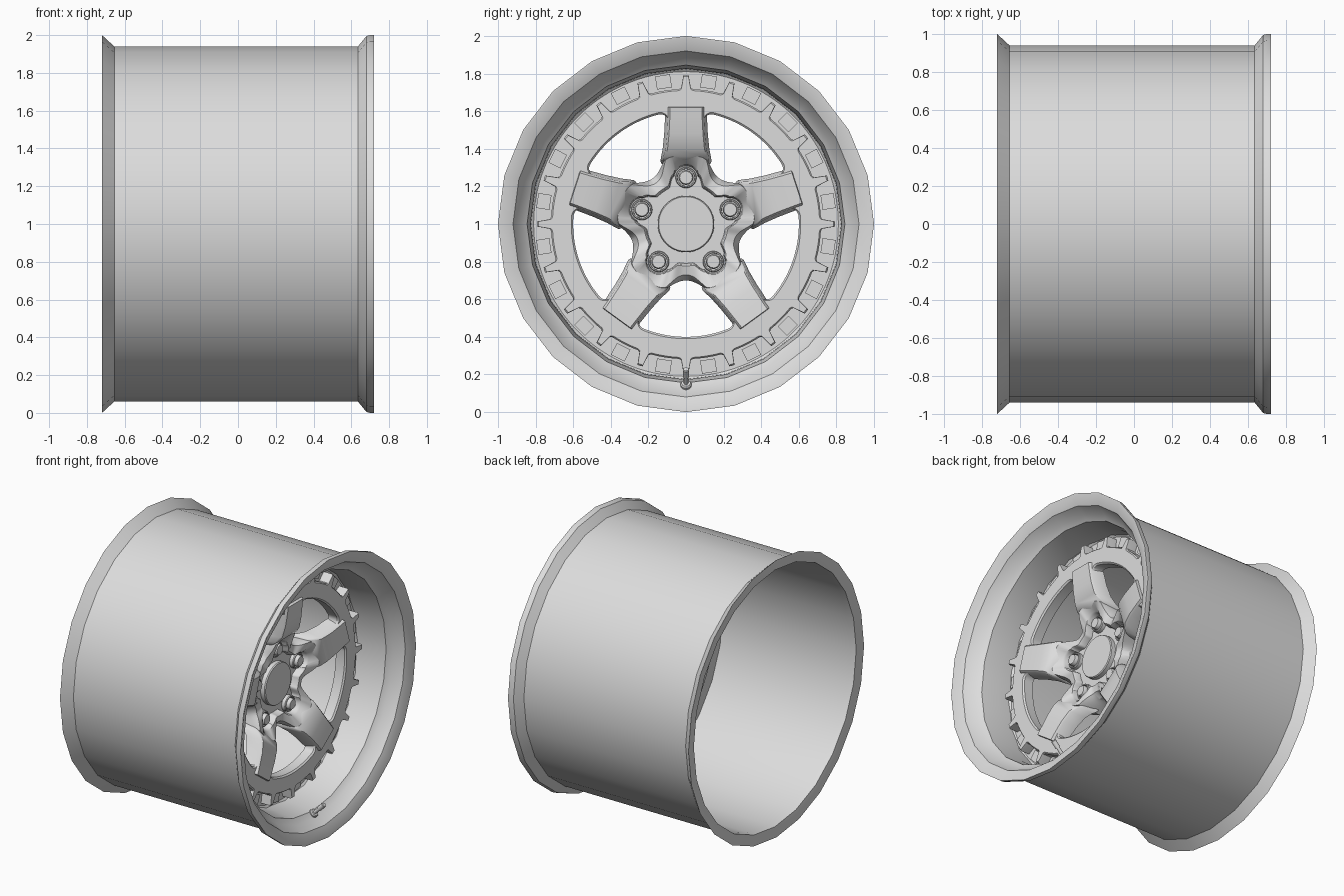
import bpy, bmesh, math
from math import sin, cos, pi, radians, degrees
from mathutils import Vector, Matrix

cube = bpy.data.objects.get("Cube")
if cube:
    bpy.data.objects.remove(cube, do_unlink=True)

grey = bpy.data.materials.new("satin grey")
grey.use_nodes = True
tone = (0.72, 0.72, 0.72, 1)
grey.diffuse_color = tone
grey.node_tree.nodes["Principled BSDF"].inputs["Base Color"].default_value = tone

AXLE = Vector((0, 0, 1))


def finish(name, bm, angle=32):
    bmesh.ops.remove_doubles(bm, verts=bm.verts, dist=1e-5)
    bmesh.ops.recalc_face_normals(bm, faces=bm.faces)
    mesh = bpy.data.meshes.new(name)
    bm.to_mesh(mesh)
    bm.free()
    mesh.materials.append(grey)
    obj = bpy.data.objects.new(name, mesh)
    bpy.context.collection.objects.link(obj)
    bpy.ops.object.select_all(action='DESELECT')
    obj.select_set(True)
    bpy.context.view_layer.objects.active = obj
    bpy.ops.object.shade_smooth_by_angle(angle=radians(angle))
    return obj


def skin(bm, rings, closed=False):
    """Bridge matching vertex loops; cap the ends unless closed."""
    loops = [[bm.verts.new(p) for p in ring] for ring in rings]
    pairs = list(zip(loops, loops[1:]))
    if closed:
        pairs.append((loops[-1], loops[0]))
    for a, b in pairs:
        for i in range(len(a)):
            j = (i + 1) % len(a)
            bm.faces.new((a[i], a[j], b[j], b[i]))
    if not closed:
        bm.faces.new(loops[0])
        bm.faces.new(loops[-1])


def at(value, t):
    return value(t) if callable(value) else value


def polar(bm, profile, n, closed=False, matrix=Matrix.Translation(AXLE)):
    """Turn (x, radius) points round the x axis; both may depend on angle."""
    rings = []
    for x, r in profile:
        ring = []
        for i in range(n):
            t = 2 * pi * i / n
            d = at(r, t)
            ring.append(matrix @ Vector((at(x, t), d * cos(t), d * sin(t))))
        rings.append(ring)
    skin(bm, rings, closed)


def turned(name, profile, n, closed=False, angle=32):
    bm = bmesh.new()
    polar(bm, profile, n, closed)
    return finish(name, bm, angle)


def from_spoke(t):
    """Degrees away from the nearest of the five spokes."""
    return abs((degrees(t) - 90 + 36) % 72 - 36)


def spin(angle):
    return Matrix.Translation(AXLE) @ Matrix.Rotation(radians(angle), 4, 'X')


def ease(u):
    u = max(0, min(1, u))
    return u * u * (3 - 2 * u)


# Rim: barrel, rear flange and stepped front lip in one closed section
turned("rim", [
    (-0.72, 1.0), (-0.655, 0.94), (0.635, 0.94), (0.68, 0.995), (0.70, 1.0),
    (0.72, 1.0), (0.72, 0.99), (0.69, 0.92), (0.62, 0.882), (0.59, 0.845),
    (0.47, 0.828), (0.36, 0.825), (0.35, 0.92), (-0.67, 0.92), (-0.71, 0.925),
    (-0.72, 0.985)], 24, True, 25)


# Face ring with toothed outside and rounded window corners
def tooth_edge(t):
    off = abs((degrees(t) + 9) % 18 - 9)
    if off < 1.1:
        return 0.792
    return 0.718 + 0.02 * max(0, 1 - (off - 1.1) / 1.4)


def window_edge(t):
    u = max(0, min(1, (from_spoke(t) - 9) / 5))
    return 0.54 + 0.06 * math.sqrt(1 - (1 - u) ** 2)


turned("face_ring", [
    (0.36, window_edge), (0.43, window_edge),
    (0.44, lambda t: window_edge(t) + 0.01),
    (0.44, lambda t: tooth_edge(t) - 0.008),
    (0.43, tooth_edge), (0.36, tooth_edge)], 360, True)

turned("pocket_floor", [(0.35, 0.69), (0.365, 0.69), (0.365, 0.81),
                        (0.385, 0.835), (0.35, 0.835)], 120, True)

# Raised pads between the teeth
bm = bmesh.new()
for k in range(20):
    place = spin(9 + 18 * k) @ Matrix.Translation((0.37, 0.765, 0))
    bmesh.ops.create_cube(bm, size=1, matrix=place @ Matrix.Diagonal((0.03, 0.07, 0.08, 1)))
finish("pocket_pads", bm)

# Five spokes: (radius, front x, front half width, back x, back half width)
stations = [(0.32, 0.33, 0.11, 0.23, 0.13), (0.335, 0.358, 0.122, 0.24, 0.136),
            (0.36, 0.394, 0.12, 0.27, 0.132), (0.40, 0.422, 0.108, 0.30, 0.124),
            (0.48, 0.442, 0.1, 0.33, 0.116), (0.56, 0.453, 0.096, 0.35, 0.112),
            (0.62, 0.46, 0.094, 0.37, 0.11), (0.625, 0.43, 0.096, 0.37, 0.11)]
bm = bmesh.new()
for k in range(5):
    rings = []
    for r, xf, wf, xb, wb in stations:
        section = [(xf, -wf + 0.01), (xf, wf - 0.01), (xf - 0.012, wf),
                   (xb, wb), (xb, -wb), (xf - 0.012, -wf)]
        rings.append([spin(90 + 72 * k) @ Vector((x, r, w)) for x, w in section])
    skin(bm, rings)
finish("spokes", bm, 40)


# Hub outline reaches out into the spokes, pit outline wraps the nuts
def hub_edge(t):
    return 0.30 + 0.065 * min(1, (36 - from_spoke(t)) / 18) ** 2


def pit_edge(t):
    off = from_spoke(t)
    a = radians(min(off, 14))
    lobe = 0.25 * cos(a) + math.sqrt(0.065 ** 2 - (0.25 * sin(a)) ** 2)
    return lobe + (0.215 - lobe) * ease((off - 14) / 12)


def shoulder(low, high):
    """Front height that climbs from between the spokes up onto them."""
    return lambda t: high + (low - high) * ease((from_spoke(t) - 12) / 20)


turned("hub", [
    (0.20, 0.14), (0.285, 0.14), (0.285, lambda t: pit_edge(t) - 0.006),
    (shoulder(0.325, 0.335), pit_edge),
    (shoulder(0.335, 0.347), lambda t: pit_edge(t) + 0.008),
    (shoulder(0.325, 0.393), lambda t: max(pit_edge(t) + 0.014, hub_edge(t) - 0.03
                                           * ease((from_spoke(t) - 12) / 16))),
    (shoulder(0.28, 0.37), hub_edge), (0.20, hub_edge)], 180, True)

turned("centre_cap", [(0.19, 0.15), (0.315, 0.15), (0.322, 0.145)], 48)

# Wheel nuts: collar and low round head
bm = bmesh.new()
for k in range(5):
    place = spin(90 + 72 * k) @ Matrix.Translation((0, 0.247, 0))
    polar(bm, [(0.27, 0.056), (0.31, 0.056), (0.315, 0.052), (0.315, 0.046),
               (0.27, 0.044)], 24, True, place)
    polar(bm, [(0.27, 0.04), (0.32, 0.04), (0.335, 0.034)], 12, False, place)
finish("wheel_nuts", bm)

# Valve: grommet, stem and cap leaning toward the axle from the lip step
lean = Matrix.Translation((0.60, 0, 0.14)) @ Matrix.Rotation(radians(-45), 4, 'Y')
bm = bmesh.new()
polar(bm, [(-0.03, 0.03), (0.012, 0.03), (0.02, 0.024), (0.02, 0.012),
           (0.07, 0.012), (0.07, 0.017), (0.12, 0.017), (0.125, 0.013)], 16, False, lean)
finish("valve", bm)
